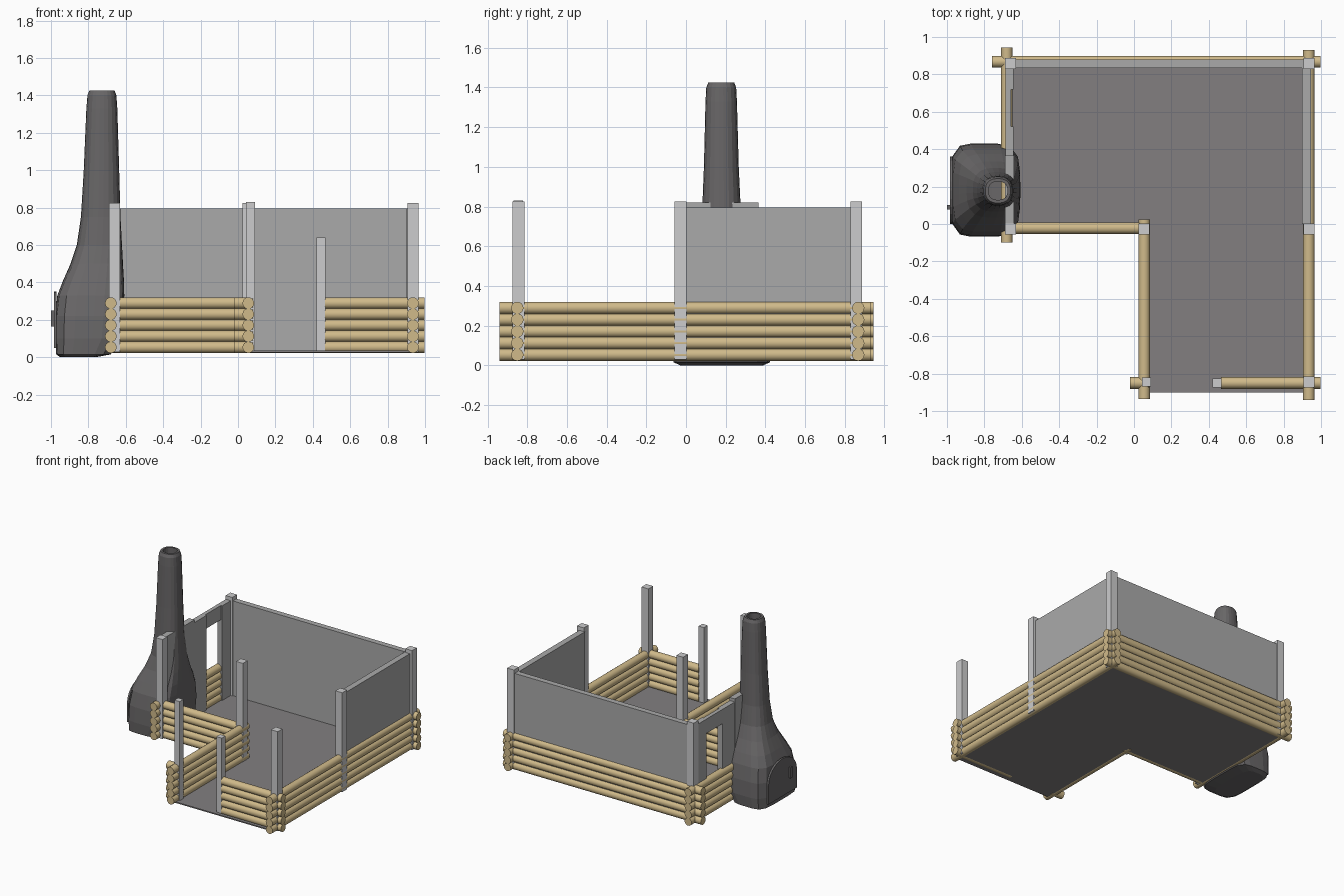
import bpy, bmesh, math

if "Cube" in bpy.data.objects:
    bpy.data.objects.remove(bpy.data.objects["Cube"])

def material(name, r, g, b):
    lin = lambda c: ((c / 255 + 0.055) / 1.055) ** 2.4 if c > 10 else c / 255 / 12.92
    m = bpy.data.materials.new(name)
    m.diffuse_color = (lin(r), lin(g), lin(b), 1)
    m.use_nodes = True
    m.node_tree.nodes["Principled BSDF"].inputs["Base Color"].default_value = m.diffuse_color
    return m

WOOD = material("log_wood", 208, 186, 138)
POST = material("post_light_grey", 204, 204, 205)
WALL = material("wall_grey", 170, 170, 170)
FLOOR = material("floor_dark_grey", 130, 127, 128)
STONE = material("chimney_charcoal", 104, 102, 103)

def finish(bm, name, mat):
    bmesh.ops.recalc_face_normals(bm, faces=bm.faces)
    me = bpy.data.meshes.new(name)
    bm.to_mesh(me)
    bm.free()
    me.materials.append(mat)
    ob = bpy.data.objects.new(name, me)
    bpy.context.collection.objects.link(ob)
    return ob

def box(name, x0, x1, y0, y1, z0, z1, mat):
    bm = bmesh.new()
    bmesh.ops.create_cube(bm, size=1)
    for v in bm.verts:
        v.co = ((x0 + x1) / 2 + v.co.x * (x1 - x0),
                (y0 + y1) / 2 + v.co.y * (y1 - y0),
                (z0 + z1) / 2 + v.co.z * (z1 - z0))
    return finish(bm, name, mat)

def prism(name, pts, mat, vec):
    bm = bmesh.new()
    face = bm.faces.new([bm.verts.new(p) for p in pts])
    ext = bmesh.ops.extrude_face_region(bm, geom=[face])
    bmesh.ops.translate(bm, vec=vec, verts=[g for g in ext["geom"] if isinstance(g, bmesh.types.BMVert)])
    bm.faces.ensure_lookup_table()
    return finish(bm, name, mat)

# Stacked log walls: five logs each, running along x or y
R, STEP, SIDES = 0.031, 0.059, 16
def log_wall(name, axis, fixed, a, b):
    bm = bmesh.new()
    for i in range(5):
        z = 0.053 + i * STEP
        rings = []
        for t in (a, b):
            ring = []
            for k in range(SIDES):
                ang = 2 * math.pi * k / SIDES
                s, h = fixed + R * math.cos(ang), z + R * math.sin(ang)
                ring.append(bm.verts.new((t, s, h) if axis == "x" else (s, t, h)))
            rings.append(ring)
            bm.faces.new(ring)
        for k in range(SIDES):
            n = (k + 1) % SIDES
            bm.faces.new((rings[0][k], rings[0][n], rings[1][n], rings[1][k]))
    ob = finish(bm, name, WOOD)
    bpy.context.view_layer.objects.active = ob
    ob.select_set(True)
    bpy.ops.object.shade_smooth_by_angle(angle=math.radians(35))
    ob.select_set(False)

log_wall("back_logs", "x", 0.868, -0.76, 0.997)
log_wall("left_logs", "y", -0.68, -0.10, 0.945)
log_wall("right_logs", "y", 0.935, -0.94, 0.93)
log_wall("porch_logs", "x", -0.022, -0.66, 0.08)
log_wall("inner_side_logs", "y", 0.055, -0.935, 0.025)
log_wall("front_right_logs", "x", -0.85, 0.465, 0.997)
log_wall("front_left_stub_logs", "x", -0.85, -0.022, 0.08)

# L-shaped floor
prism("floor", [(x, y, 0.026) for x, y in
      ((-0.67, -0.02), (0.05, -0.02), (0.05, -0.90), (0.935, -0.90), (0.935, 0.87), (-0.67, 0.87))],
      FLOOR, (0, 0, 0.009))

# Square posts: x, y, width, top
for i, (x, y, w, top) in enumerate((
        (-0.66, 0.858, 0.06, 0.825), (0.935, 0.858, 0.06, 0.825),
        (0.935, -0.027, 0.06, 0.825), (-0.66, -0.027, 0.06, 0.825),
        (0.053, -0.027, 0.06, 0.825), (0.935, -0.845, 0.06, 0.825),
        (0.067, -0.845, 0.047, 0.83), (0.443, -0.85, 0.047, 0.64))):
    box(f"post_{i + 1}", x - w / 2, x + w / 2, y - w / 2, y + w / 2, 0.028, top, POST)

# Wall panels, with a window gap in the left wall
box("back_panel", -0.64, 0.91, 0.835, 0.88, 0.03, 0.795, WALL)
box("right_panel", 0.897, 0.945, 0.0, 0.835, 0.03, 0.795, WALL)
box("left_panel_by_chimney", -0.69, -0.642, 0.0, 0.365, 0.03, 0.82, WALL)
box("left_panel_middle", -0.688, -0.645, 0.365, 0.52, 0.03, 0.795, WALL)
box("window_lintel", -0.688, -0.657, 0.52, 0.72, 0.68, 0.795, WALL)
box("left_panel_back", -0.688, -0.645, 0.72, 0.835, 0.03, 0.795, WALL)

# Chimney: lofted rounded sections (z, xmin, xmax, ymin, ymax, squareness), then the inner flue
SECTIONS = (
    (0.0, -0.95, -0.76, -0.03, 0.39, 4), (0.015, -0.972, -0.68, -0.062, 0.422, 5),
    (0.10, -0.978, -0.625, -0.068, 0.43, 5), (0.22, -0.977, -0.612, -0.062, 0.425, 5),
    (0.33, -0.966, -0.608, -0.04, 0.405, 4.5), (0.41, -0.935, -0.61, -0.005, 0.375, 4),
    (0.50, -0.895, -0.615, 0.035, 0.335, 3.2), (0.60, -0.862, -0.62, 0.066, 0.30, 2.7),
    (0.75, -0.84, -0.628, 0.08, 0.278, 2.5), (1.0, -0.825, -0.635, 0.09, 0.266, 2.4),
    (1.33, -0.811, -0.645, 0.098, 0.257, 2.4), (1.40, -0.805, -0.65, 0.102, 0.253, 2.4),
    (1.425, -0.795, -0.66, 0.112, 0.243, 2.4),
    (1.425, -0.778, -0.676, 0.129, 0.227, 2.4), (0.40, -0.785, -0.67, 0.12, 0.235, 2.4))
bm = bmesh.new()
rings = []
N = 24
for z, x0, x1, y0, y1, p in SECTIONS:
    ring = []
    for k in range(N):
        c, s = math.cos(2 * math.pi * (k + .5) / N), math.sin(2 * math.pi * (k + .5) / N)
        r = (abs(c) ** p + abs(s) ** p) ** (-1 / p)
        ring.append(bm.verts.new(((x0 + x1) / 2 + (x1 - x0) / 2 * c * r,
                                  (y0 + y1) / 2 + (y1 - y0) / 2 * s * r, z)))
    rings.append(ring)
bm.faces.new(rings[0])
for lo, hi in zip(rings, rings[1:]):
    for k in range(N):
        n = (k + 1) % N
        bm.faces.new((lo[k], lo[n], hi[n], hi[k]))
finish(bm, "chimney", STONE)

# Arched hearth door with a handle on the outer side
arch = [(-0.97, 0.0, 0.05), (-0.97, 0.36, 0.05)]
for k in range(13):
    a = math.pi * k / 12
    arch.append((-0.97, 0.18 + 0.18 * math.cos(a), 0.20 + 0.15 * math.sin(a)))
prism("hearth_door", arch, STONE, (-0.015, 0, 0))
box("door_handle", -1.0, -0.98, 0.078, 0.102, 0.165, 0.25, STONE)
